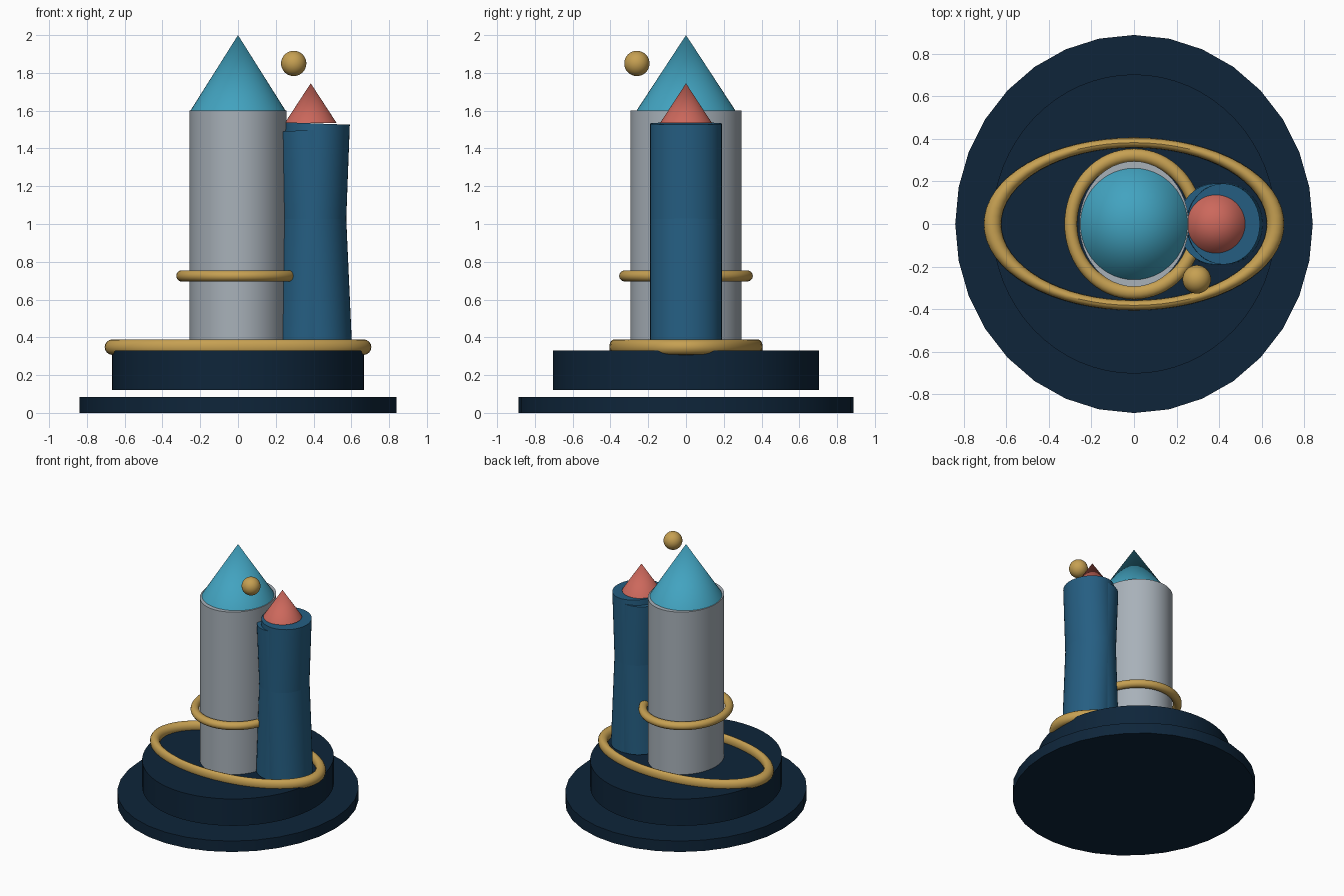
import bpy, math
from mathutils import Vector

if "Cube" in bpy.data.objects:
    bpy.data.objects.remove(bpy.data.objects["Cube"], do_unlink=True)


def material(name, r, g, b):
    linear = [((c / 255 + 0.055) / 1.055) ** 2.4 for c in (r, g, b)] + [1]
    m = bpy.data.materials.new(name)
    m.use_nodes = True
    m.diffuse_color = linear
    m.node_tree.nodes["Principled BSDF"].inputs["Base Color"].default_value = linear
    return m


navy = material("navy", 14, 37, 58)
silver = material("silver", 168, 177, 185)
blue = material("blue", 37, 94, 130)
cyan = material("cyan", 66, 163, 192)
coral = material("coral", 204, 104, 92)
gold = material("gold", 198, 160, 82)


def finish(name, mat, scale=(1, 1, 1)):
    ob = bpy.context.object
    ob.name = name
    ob.scale = scale
    ob.data.materials.append(mat)
    bpy.ops.object.transform_apply(location=False, rotation=False, scale=True)
    bpy.ops.object.shade_smooth_by_angle(angle=math.radians(35))
    return ob


def column(name, mat, rx, ry, bottom, top, top_radius=1, sides=48):
    """Elliptical cylinder or cone whose axis runs from bottom to top."""
    a, b = Vector(bottom), Vector(top)
    bpy.ops.mesh.primitive_cone_add(vertices=sides, radius1=1, radius2=top_radius,
                                    depth=(b - a).length, location=(a + b) / 2)
    ob = finish(name, mat, (rx, ry, 1))
    # lean in the x-z plane only
    ob.rotation_euler.y = math.atan2(b.x - a.x, b.z - a.z)
    return ob


def ring(name, mat, major, minor, z, scale):
    bpy.ops.mesh.primitive_torus_add(major_radius=major, minor_radius=minor, location=(0, 0, z),
                                     major_segments=64, minor_segments=16)
    return finish(name, mat, scale)


# Stepped base
column("base_disc", navy, 0.84, 0.888, (0, 0, 0), (0, 0, 0.085), sides=32)
column("base_drum", navy, 0.667, 0.703, (0, 0, 0.12), (0, 0, 0.33), sides=64)

# Main tower and its roof
column("main_tower", silver, 0.257, 0.295, (0, 0, 0.33), (0, 0, 1.6))
column("main_roof", cyan, 0.252, 0.262, (0, 0, 1.6), (0, 0, 2.0), top_radius=0)

# Side tower of two crossing, slightly leaning shafts
column("side_tower_outward", blue, 0.172, 0.19, (0.375, 0, 0.335), (0.42, 0, 1.532))
column("side_tower_inward", blue, 0.172, 0.19, (0.432, 0, 0.335), (0.38, 0, 1.497))
column("side_roof", coral, 0.137, 0.137, (0.385, 0, 1.535), (0.385, 0, 1.745), top_radius=0)

# Gold rings and floating ball
ring("ground_ring", gold, 0.665, 0.041, 0.348, (1, 0.575, 1))
ring("tower_ring", gold, 0.297, 0.03, 0.725, (1, 1.083, 1))
bpy.ops.mesh.primitive_uv_sphere_add(segments=32, ring_count=16, radius=0.067,
                                     location=(0.295, -0.26, 1.85))
finish("floating_ball", gold)
